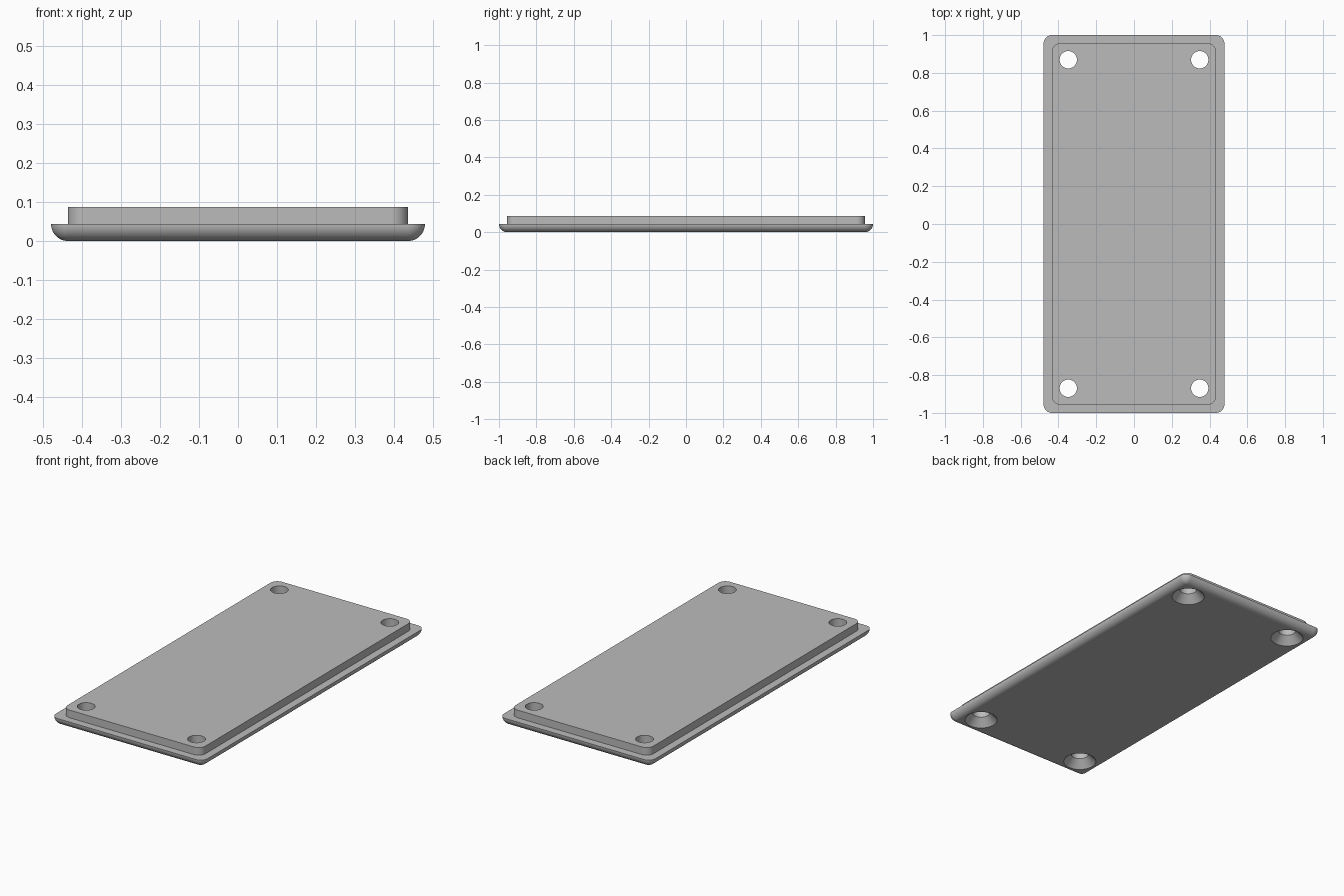
import bpy
import bmesh
from math import sin, cos, pi

if "Cube" in bpy.data.objects:
    bpy.data.objects.remove(bpy.data.objects["Cube"])

U = 1 / 23                      # base unit: lip inset, step height and corner radius
HALF_X, HALF_Y = 11 * U, 23 * U
HOLE_X, HOLE_Y = 8 * U, 20 * U
ARC_STEPS = 12

grey = bpy.data.materials.new("light grey")
grey.use_nodes = True
colour = (0.5, 0.5, 0.5, 1)
grey.diffuse_color = colour
grey.node_tree.nodes["Principled BSDF"].inputs["Base Color"].default_value = colour


def rounded_ring(bm, inset, radius, z, steps=10):
    """Rounded rectangle of vertices, anticlockwise from the +x +y corner."""
    ring = []
    for i, (sx, sy) in enumerate(((1, 1), (-1, 1), (-1, -1), (1, -1))):
        cx = sx * (HALF_X - inset - radius)
        cy = sy * (HALF_Y - inset - radius)
        for k in range(steps + 1):
            a = (i + k / steps) * pi / 2
            ring.append(bm.verts.new((cx + radius * cos(a), cy + radius * sin(a), z)))
    return ring


def circle_ring(bm, x, y, radius, z, steps=48):
    return [bm.verts.new((x + radius * cos(2 * pi * k / steps),
                          y + radius * sin(2 * pi * k / steps), z)) for k in range(steps)]


def loft(bm, rings):
    """Closed solid through a stack of rings."""
    bm.faces.new(rings[0][::-1])
    bm.faces.new(rings[-1])
    for low, high in zip(rings, rings[1:]):
        for k in range(len(low)):
            n = (k + 1) % len(low)
            bm.faces.new((low[k], low[n], high[n], high[k]))


def make_object(name, bm):
    bmesh.ops.remove_doubles(bm, verts=bm.verts, dist=1e-5)
    bmesh.ops.recalc_face_normals(bm, faces=bm.faces)
    mesh = bpy.data.meshes.new(name)
    bm.to_mesh(mesh)
    bm.free()
    mesh.materials.append(grey)
    obj = bpy.data.objects.new(name, mesh)
    bpy.context.collection.objects.link(obj)
    return obj


# Cover plate: rounded underside, flat ledge, raised inner step
bm = bmesh.new()
rings = []
for k in range(ARC_STEPS + 1):
    a = k / ARC_STEPS * pi / 2
    rings.append(rounded_ring(bm, U * (1 - sin(a)), U * sin(a), U * (1 - cos(a))))
rings.append(rounded_ring(bm, U, U, U))
rings.append(rounded_ring(bm, U, U, 2 * U))
loft(bm, rings)
plate = make_object("cover_plate", bm)

# Countersunk screw holes, wide at the underside
bm = bmesh.new()
hole, sink, over = 0.046, 2 * U, 0.01
for sx in (-1, 1):
    for sy in (-1, 1):
        profile = ((sink, -over), (sink, 0), (hole, U), (hole, 2 * U + over))
        loft(bm, [circle_ring(bm, sx * HOLE_X, sy * HOLE_Y, r, z) for r, z in profile])
cutter = make_object("screw_hole_cutter", bm)
cutter.hide_render = True

cut = plate.modifiers.new("screw_holes", "BOOLEAN")
cut.operation = "DIFFERENCE"
cut.solver = "EXACT"
cut.object = cutter

bpy.ops.object.select_all(action="DESELECT")
plate.select_set(True)
bpy.context.view_layer.objects.active = plate
bpy.ops.object.modifier_apply(modifier=cut.name)
bpy.data.objects.remove(cutter)

# Smooth curves, crisp edges, flat large faces
bpy.ops.object.shade_smooth_by_angle(angle=pi / 6)
normals = plate.modifiers.new("weighted_normals", "WEIGHTED_NORMAL")
normals.keep_sharp = True
